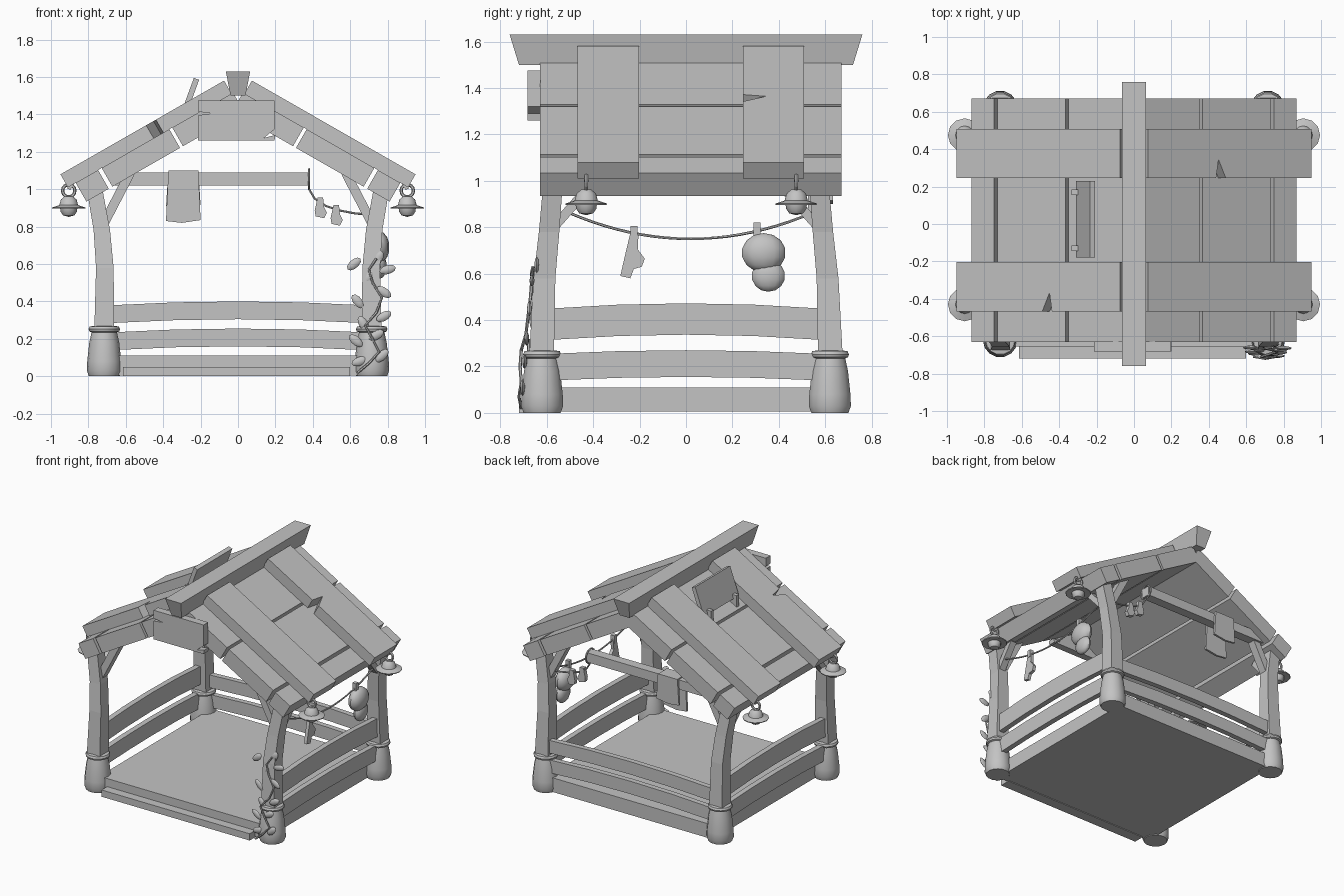
import bpy, bmesh, math
from math import cos, sin, pi
from mathutils import Vector, Matrix

cube = bpy.data.objects.get("Cube")
if cube:
    bpy.data.objects.remove(cube, do_unlink=True)

grey = bpy.data.materials.new("plain_grey")
grey.use_nodes = True
colour = (0.55, 0.55, 0.55, 1)
grey.diffuse_color = colour
grey.node_tree.nodes["Principled BSDF"].inputs["Base Color"].default_value = colour


def finish(name, bm, smooth=False):
    bmesh.ops.remove_doubles(bm, verts=bm.verts, dist=0.0002)
    bmesh.ops.recalc_face_normals(bm, faces=bm.faces)
    mesh = bpy.data.meshes.new(name)
    bm.to_mesh(mesh)
    bm.free()
    mesh.materials.append(grey)
    ob = bpy.data.objects.new(name, mesh)
    bpy.context.collection.objects.link(ob)
    if smooth:
        bpy.ops.object.select_all(action='DESELECT')
        ob.select_set(True)
        bpy.context.view_layer.objects.active = ob
        bpy.ops.object.shade_smooth_by_angle(angle=math.radians(40))
    return ob


def loft(name, rings, smooth=False):
    """Skin a stack of equal rings and cap both ends."""
    bm = bmesh.new()
    rows = [[bm.verts.new(p) for p in ring] for ring in rings]
    n = len(rows[0])
    for a, b in zip(rows, rows[1:]):
        for i in range(n):
            j = (i + 1) % n
            bm.faces.new((a[i], a[j], b[j], b[i]))
    bm.faces.new(rows[0])
    bm.faces.new(rows[-1])
    return finish(name, bm, smooth)


def prism(name, outline, place, depth):
    """Extrude a flat outline; place(a, b, c) maps it into the model."""
    return loft(name, [[place(a, b, c) for a, b in outline] for c in depth])


def rect(a0, a1, b0, b1):
    return [(a0, b0), (a1, b0), (a1, b1), (a0, b1)]


def box(name, x, y, z):
    return prism(name, rect(*x, *y), lambda a, b, c: (a, b, c), z)


def beam(name, a, b, wide, thick, side):
    """Square timber from a to b; side is the direction of its width."""
    a, b, side = Vector(a), Vector(b), Vector(side)
    up = (b - a).cross(side).normalized() * thick / 2
    side = side.normalized() * wide / 2
    return loft(name, [[p + side + up, p - side + up, p - side - up, p + side - up] for p in (a, b)])


def lathe(name, profile, x, y, sides=12):
    angles = [2 * pi * i / sides for i in range(sides)]
    return loft(name, [[(x + r * cos(t), y + r * sin(t), z) for t in angles]
                       for r, z in profile], True)


def tube(name, points, r):
    pts = [Vector(p) for p in points]
    rings = []
    for i, p in enumerate(pts):
        d = (pts[min(i + 1, len(pts) - 1)] - pts[max(i - 1, 0)]).normalized()
        u = d.cross(Vector((0.3, 0.8, 0.2))).normalized()
        v = d.cross(u)
        rings.append([p + (u * cos(k * pi / 3) + v * sin(k * pi / 3)) * r for k in range(6)])
    return loft(name, rings, True)


def blob(name, centre, scale, turn=0, axis='Y', seg=12):
    bm = bmesh.new()
    m = Matrix.Translation(centre) @ Matrix.Rotation(turn, 4, axis) @ Matrix.Diagonal((*scale, 1))
    bmesh.ops.create_uvsphere(bm, u_segments=seg, v_segments=seg // 2 + 1, radius=1, matrix=m)
    return finish(name, bm, True)


def ring(name, centre, r, thick, rotation):
    bpy.ops.mesh.primitive_torus_add(location=centre, rotation=rotation, major_radius=r,
                                     minor_radius=thick, major_segments=14, minor_segments=6)
    ob = bpy.context.object
    ob.name = name
    ob.data.materials.append(grey)
    return ob


def front_plane(a, b, c):
    return (a, c, b)


def side_plane(a, b, c):
    return (c, a, b)


# Floor and front step
box("floor", (-0.68, 0.68), (-0.655, 0.655), (0.005, 0.11))
box("front_step", (-0.615, 0.6), (-0.72, -0.64), (0.0, 0.05))

# Corner bases, bent posts and braces
base = [(0.082, 0), (0.093, 0.03), (0.091, 0.08), (0.08, 0.18), (0.068, 0.235), (0.08, 0.24),
        (0.084, 0.252), (0.078, 0.266), (0.05, 0.27)]
bend = [(0.715, 0.622, 0.053, 0.25), (0.712, 0.61, 0.047, 0.58),
        (0.728, 0.59, 0.044, 0.78), (0.765, 0.573, 0.042, 0.99)]
for sx in (-1, 1):
    for sy in (-1, 1):
        lathe("post_base", base, sx * 0.715, sy * 0.62, 14)
        loft("post", [[(sx * x + i * h, sy * y + j * h, z)
                       for i, j in ((-1, -1), (1, -1), (1, 1), (-1, 1))] for x, y, h, z in bend])
        beam("gable_brace", (sx * 0.715, sy * 0.57, 0.82), (sx * 0.575, sy * 0.57, 1.09),
             0.06, 0.05, (0, 1, 0))
        beam("eave_brace", (sx * 0.735, sy * 0.57, 0.8), (sx * 0.75, sy * 0.42, 0.97),
             0.05, 0.04, (1, 0, 0))


# Bowed rails on the back and both sides
def rail(name, place, half, low, high, rise, at):
    ts = (-1, -0.5, 0, 0.5, 1)
    bow = lambda t: rise * (1 - t * t)
    outline = [(t * half, low + bow(t)) for t in ts] + [(t * half, high + bow(t)) for t in reversed(ts)]
    prism(name, outline, place, (at - 0.02, at + 0.02))


for low, high in ((0.14, 0.235), (0.285, 0.38)):
    rail("back_rail", front_plane, 0.67, low, high, 0.02, 0.635)
for sx in (-1, 1):
    rail("side_rail", side_plane, 0.58, 0.14, 0.255, 0.015, sx * 0.725)
    rail("side_rail", side_plane, 0.58, 0.315, 0.45, 0.022, sx * 0.725)

# Roof: thick planks along the ridge, cross boards on top with split edges
slope = math.radians(29.8)
for sx in (-1, 1):
    def on_roof(u, y, v):
        return (sx * (u * cos(slope) + v * sin(slope)), y, 1.531 - u * sin(slope) + v * cos(slope))

    for u0, u1 in ((0.03, 0.405), (0.423, 0.84), (0.862, 1.0)):
        prism("roof_plank", rect(u0, u1, -0.63, 0.67), on_roof, (-0.115, 0))
    for y0, y1 in ((-0.468, -0.203), (0.245, 0.508)):
        outline = rect(0.04, 1.048, y0, y1)
        if sx * y0 > 0:
            split = [(0.46, y0), (0.475, y0 + 0.1), (0.52, y0)]
            outline[1:1] = split
        prism("roof_cross_board", outline, on_roof, (0, 0.08))

# Ridge beam
loft("ridge_beam", [[(-w, -l, z), (w, -l, z), (w, l, z), (-w, l, z)]
                    for w, l, z in ((0.04, 0.72, 1.5), (0.065, 0.76, 1.63))])

# Gable board with chipped sides
chipped = [(-0.215, 1.26), (0.195, 1.26), (0.2, 1.29), (0.14, 1.275), (0.195, 1.32), (0.195, 1.475),
           (-0.215, 1.475), (-0.215, 1.415), (-0.14, 1.405), (-0.215, 1.395)]
prism("gable_board", chipped, front_plane, (-0.682, -0.628))

# Board propped on the roof
beam("propped_board", (-0.295, 0.025, 1.39), (-0.222, 0.025, 1.59), 0.41, 0.03, (0, 1, 0))
for y in (-0.13, 0.17):
    box("board_peg", (-0.335, -0.27), (y - 0.015, y + 0.015), (1.34, 1.425))

# Crossbar at the back with a hanging cloth
box("crossbar", (-0.66, 0.385), (0.545, 0.615), (1.02, 1.09))
for y, low in ((0.533, 0.82), (0.625, 0.9)):
    cloth = [(-0.385, low + 0.01), (-0.3, low), (-0.2, low + 0.015), (-0.212, 1.1),
             (-0.245, 1.09), (-0.33, 1.09), (-0.372, 1.1)]
    prism("hanging_cloth", cloth, front_plane, (y - 0.008, y + 0.008))
box("cloth_fold", (-0.37, -0.215), (0.525, 0.633), (1.09, 1.1))

# Eave lamps
shade = [(0, 0.962), (0.022, 0.962), (0.042, 0.945), (0.05, 0.915), (0.09, 0.902), (0.088, 0.896),
         (0.046, 0.9), (0.044, 0.88), (0.03, 0.86), (0, 0.852)]
for sx in (-1, 1):
    for y in (-0.43, 0.475):
        lathe("lamp", shade, sx * 0.905, y)
        ring("lamp_ring", (sx * 0.905, y, 0.992), 0.033, 0.009, (pi / 2, 0, 0))
        beam("lamp_hook", (sx * 0.88, y, 1.05), (sx * 0.905, y, 1.0), 0.02, 0.02, (0, 1, 0))

# Ropes
steps = [i / 10 - 1 for i in range(21)]
tube("side_rope", [(0.75, 0.02 + 0.53 * t, 0.75 + 0.115 * t * t) for t in steps], 0.006)
tube("back_rope", [(0.38, 0.58, 1.0), (0.41, 0.58, 0.95), (0.47, 0.58, 0.91), (0.55, 0.58, 0.885),
                   (0.63, 0.58, 0.87), (0.71, 0.58, 0.865)], 0.006)
ring("rope_loop", (0.38, 0.58, 1.055), 0.052, 0.006, (0, pi / 2, 0))

# Sock, cap and mittens on the ropes
sock = [(-0.24, 0.775), (-0.205, 0.765), (-0.208, 0.705), (-0.178, 0.665), (-0.19, 0.63),
        (-0.225, 0.62), (-0.24, 0.58), (-0.283, 0.59), (-0.265, 0.67)]
prism("sock", sock, side_plane, (0.738, 0.762))
blob("cap_crown", (0.755, 0.335, 0.69), (0.055, 0.095, 0.085))
blob("cap_peak", (0.76, 0.355, 0.59), (0.035, 0.072, 0.068))
for y, z in ((-0.225, 0.78), (0.305, 0.795)):
    box("peg", (0.735, 0.765), (y - 0.015, y + 0.015), (z - 0.03, z + 0.025))
for x, z in ((0.44, 0.955), (0.525, 0.915)):
    mitten = [(x - 0.015, z), (x + 0.015, z), (x + 0.02, z - 0.05), (x + 0.035, z - 0.08),
              (x + 0.02, z - 0.11), (x - 0.025, z - 0.1), (x - 0.03, z - 0.07)]
    prism("mitten", mitten, front_plane, (0.565, 0.595))

# Climbing vine on the front post
tube("vine_stem", [(0.64, -0.71, 0.02), (0.7, -0.72, 0.07), (0.755, -0.71, 0.13), (0.72, -0.715, 0.2),
                   (0.68, -0.71, 0.27), (0.74, -0.69, 0.34), (0.77, -0.68, 0.42), (0.72, -0.67, 0.5),
                   (0.7, -0.665, 0.57), (0.74, -0.66, 0.63)], 0.007)
leaves = [(0.62, 0.6, 50), (0.75, 0.63, 25), (0.8, 0.57, 75), (0.7, 0.53, 30), (0.78, 0.45, -55),
          (0.64, 0.4, -40), (0.78, 0.32, 60), (0.67, 0.28, -30), (0.74, 0.22, 60), (0.63, 0.19, -50),
          (0.77, 0.11, 45), (0.65, 0.08, 70)]
for i, (x, z, deg) in enumerate(leaves):
    blob("vine_leaf", (x, -0.715 + 0.09 * z + 0.015 * (i % 2), z), (0.024, 0.011, 0.045),
         math.radians(deg), 'Y', 8)
